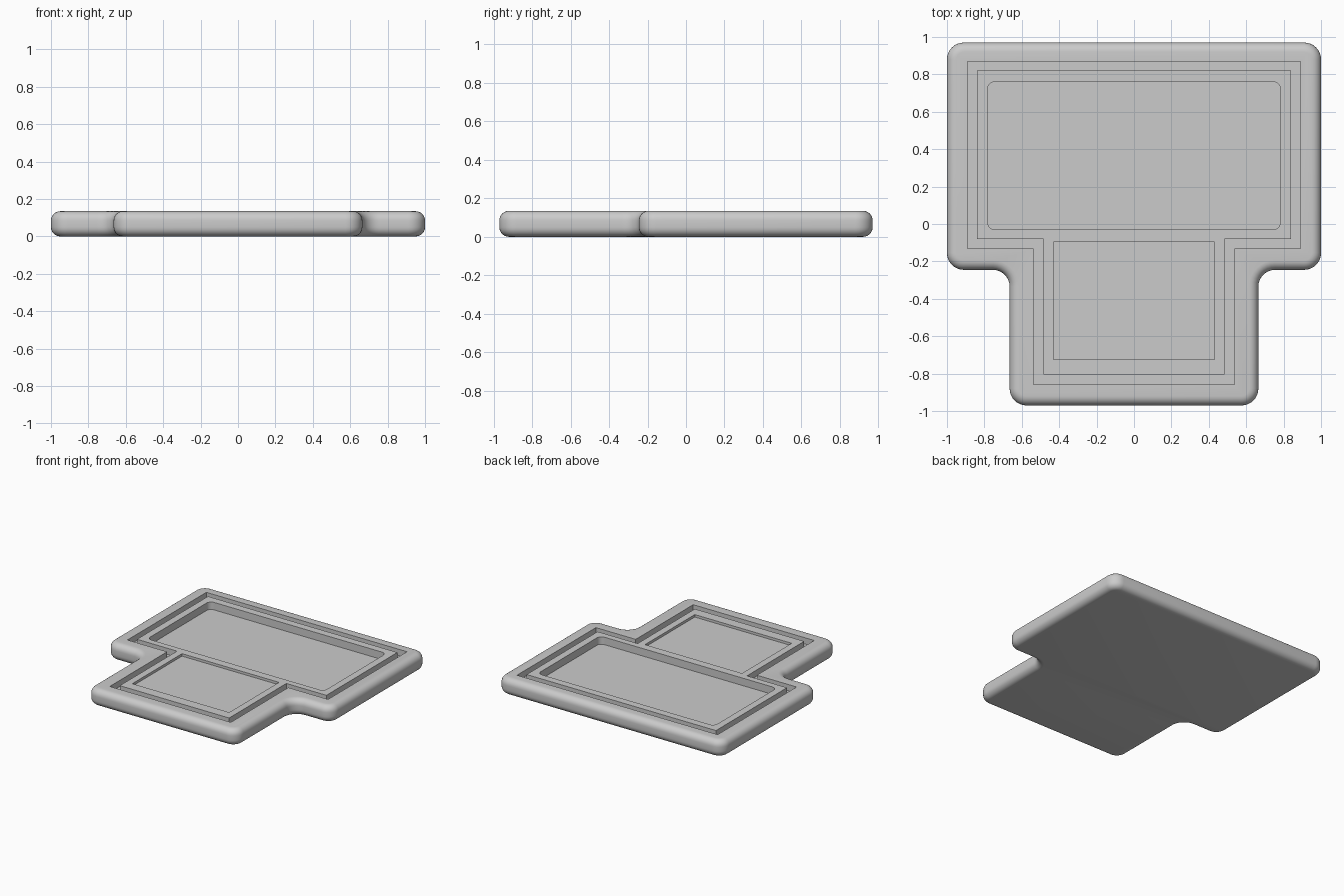
import bpy
import bmesh
import math

cube = bpy.data.objects.get("Cube")
if cube:
    bpy.data.objects.remove(cube, do_unlink=True)

HEIGHT = 0.135

grey = bpy.data.materials.new("plain_grey")
grey.use_nodes = True
colour = (0.6, 0.6, 0.6, 1)
grey.diffuse_color = colour
grey.node_tree.nodes["Principled BSDF"].inputs["Base Color"].default_value = colour


def tee(wide, top, step, stem, bottom):
    """T-shaped outline, mirrored about x = 0."""
    half = [(stem, bottom), (stem, step), (wide, step), (wide, top)]
    return half + [(-x, y) for x, y in reversed(half)]


def rectangle(x, y0, y1):
    return [(x, y0), (x, y1), (-x, y1), (-x, y0)]


def prism(name, outline, z0, z1, corner=0.0, edge=0.0):
    """Extrude an outline, with rounded corners and rounded top and bottom rims."""
    bm = bmesh.new()
    bm.faces.new([bm.verts.new((x, y, z0)) for x, y in outline])
    if corner:
        bmesh.ops.bevel(bm, geom=bm.verts[:], offset=corner, segments=8,
                        profile=0.5, affect='VERTICES')
    out = bmesh.ops.extrude_face_region(bm, geom=bm.faces[:])
    for v in out["geom"]:
        if isinstance(v, bmesh.types.BMVert):
            v.co.z = z1
    bmesh.ops.recalc_face_normals(bm, faces=bm.faces[:])
    if edge:
        rims = [e for e in bm.edges if abs(e.verts[0].co.z - e.verts[1].co.z) < 1e-5]
        bmesh.ops.bevel(bm, geom=rims, offset=edge, segments=6,
                        profile=0.5, affect='EDGES')
    mesh = bpy.data.meshes.new(name)
    bm.to_mesh(mesh)
    bm.free()
    mesh.materials.append(grey)
    obj = bpy.data.objects.new(name, mesh)
    bpy.context.collection.objects.link(obj)
    return obj


def cut(target, cutter):
    """Subtract the cutter from the target, then discard it."""
    cutter.hide_render = True
    mod = target.modifiers.new("cut", 'BOOLEAN')
    mod.operation = 'DIFFERENCE'
    mod.solver = 'EXACT'
    mod.object = cutter
    bpy.context.view_layer.objects.active = target
    bpy.ops.object.modifier_apply(modifier=mod.name)
    bpy.data.objects.remove(cutter, do_unlink=True)


# Tray body
tray = prism("tray", tee(1.0, 0.97, -0.245, 0.665, -0.97), 0, HEIGHT, 0.09, 0.05)

# Groove running round the tray
groove = prism("groove_cutter", tee(0.89, 0.87, -0.13, 0.537, -0.858), 0.085, 0.3)
cut(groove, prism("groove_core", tee(0.84, 0.82, -0.08, 0.485, -0.805), 0, 0.4))
cut(tray, groove)

# Deep wide pocket and shallow stem pocket
cut(tray, prism("wide_pocket", rectangle(0.783, -0.03, 0.76), 0.075, 0.3, 0.04))
cut(tray, prism("stem_pocket", rectangle(0.43, -0.725, -0.095), 0.115, 0.3))

# Smooth rounded rims, sharp cut edges
bpy.ops.object.select_all(action='DESELECT')
tray.select_set(True)
bpy.context.view_layer.objects.active = tray
bpy.ops.object.shade_smooth_by_angle(angle=math.radians(30))
